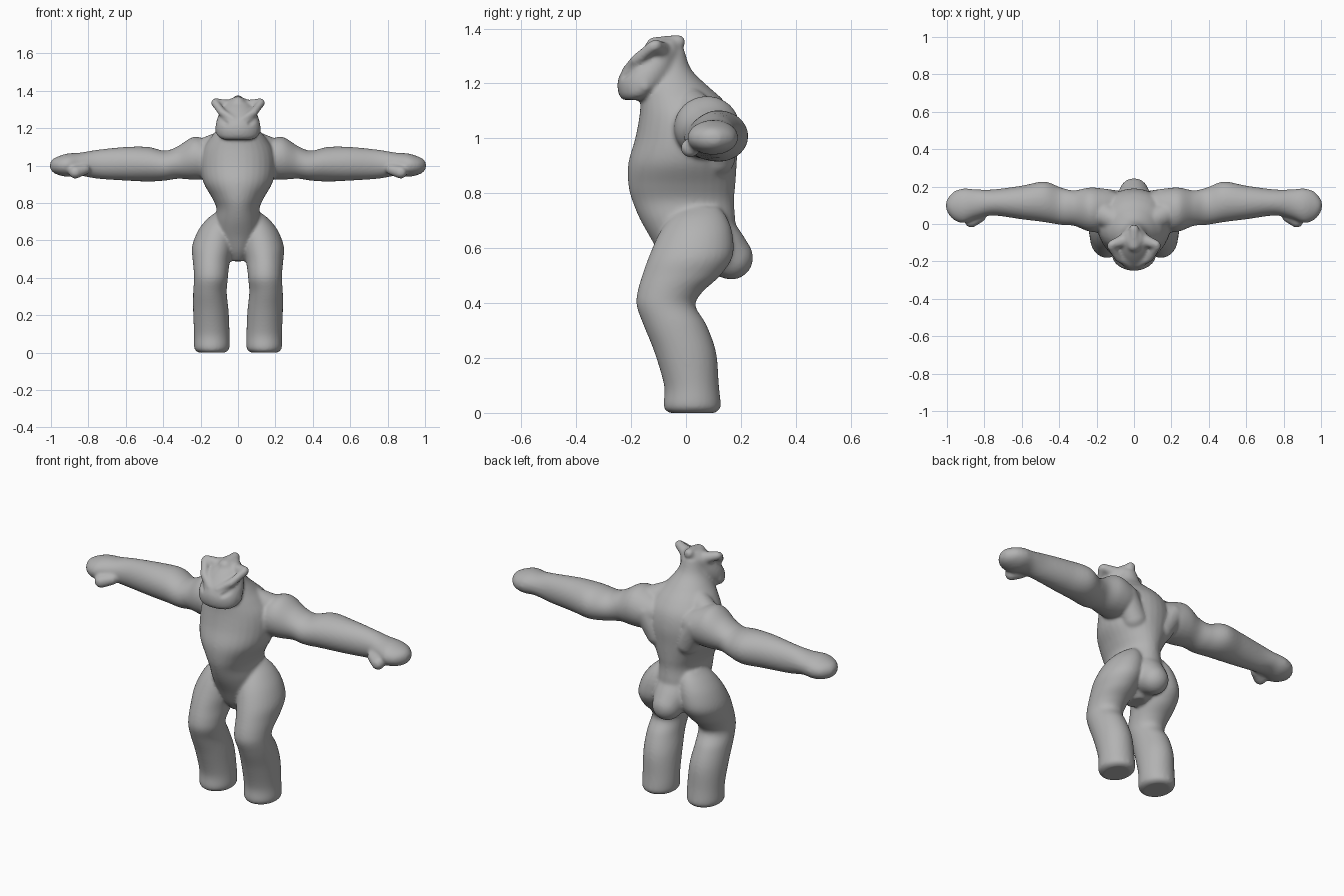
import bpy
import bmesh
import math
from mathutils import Vector, Matrix

default = bpy.data.objects.get("Cube")
if default:
    bpy.data.objects.remove(default, do_unlink=True)

UNIT = 0.01     # shapes below are given in hundredths
SIDES = 32


def spline(p0, p1, p2, p3, t):
    """Smooth value between p1 and p2."""
    return 0.5 * (2 * p1 + (p2 - p0) * t + (2 * p0 - 5 * p1 + 4 * p2 - p3) * t * t
                  + (3 * p1 - p0 - 3 * p2 + p3) * t ** 3)


def refine(sections, steps=6):
    """Insert smoothly interpolated sections."""
    last = len(sections) - 1
    result = []
    for i in range(last):
        quad = [sections[max(0, min(last, i + k))] for k in (-1, 0, 1, 2)]
        for s in range(steps):
            result.append([spline(*values, s / steps) for values in zip(*quad)])
    result.append(list(sections[-1]))
    return result


def loft(bm, sections, axis="z", side=1):
    """Skin oval sections: (position, low a, high a, low b, high b)."""
    rings = []
    for pos, a0, a1, b0, b1 in refine(sections):
        ring = []
        for k in range(SIDES):
            angle = math.tau * k / SIDES
            a = (a0 + a1) / 2 + (a1 - a0) / 2 * math.cos(angle)
            b = (b0 + b1) / 2 + (b1 - b0) / 2 * math.sin(angle)
            x, y, z = (a, b, pos) if axis == "z" else (pos, a, b)
            ring.append(bm.verts.new(Vector((x * side, y, z)) * UNIT))
        rings.append(ring)
    faces = [bm.faces.new(rings[0]), bm.faces.new(rings[-1])]
    for low, high in zip(rings, rings[1:]):
        for k in range(SIDES):
            n = (k + 1) % SIDES
            faces.append(bm.faces.new((low[k], low[n], high[n], high[k])))
    bmesh.ops.recalc_face_normals(bm, faces=faces)


def ridge(bm, points, side=1, steps=6):
    """Tapering chain of balls: points are (x, y, z, radius)."""
    for start, end in zip(points, points[1:]):
        for s in range(steps + 1):
            x, y, z, r = Vector(start).lerp(Vector(end), s / steps) * UNIT
            bmesh.ops.create_icosphere(bm, subdivisions=3, radius=r,
                                       matrix=Matrix.Translation((x * side, y, z)))


def make_object(name, bm):
    mesh = bpy.data.meshes.new(name)
    bm.to_mesh(mesh)
    bm.free()
    obj = bpy.data.objects.new(name, mesh)
    bpy.context.scene.collection.objects.link(obj)
    return obj


body = bmesh.new()
sockets = bmesh.new()

# Torso and neck, from the crotch up
loft(body, [
    (49, -4, 4, -4, 8), (54, -8, 8, -8, 15), (62, -12, 12, -12, 18),
    (70, -12, 12, -16.5, 18), (77, -11.5, 11.5, -19.5, 17.5),
    (83, -14, 14, -21, 18), (91, -18.5, 18.5, -21, 18.5),
    (100, -20, 20, -18.5, 19), (108, -19, 19, -17, 17.5),
    (114, -15.5, 15.5, -16.5, 13.5), (119, -11.5, 11.5, -16, 8),
    (125, -7.5, 7.5, -14, 2), (132, -5, 5, -11, -0.5)])

# Head, from the jaw up
loft(body, [
    (114, -8, 8, -23, -15), (116, -11, 11, -24.5, -9.5), (120, -12, 12, -25, -6),
    (124, -11.5, 11.5, -23.7, -4), (128, -10, 10, -20.5, -3),
    (132, -8, 8, -16.5, -2), (136, -4, 4, -11.5, -3)])

# Crest on the back of the head
ridge(body, [(0, -11, 133, 4), (0, -3, 135, 2.8)])

# Tail stump
ridge(body, [(0, 6, 67, 11), (0, 12, 60, 10), (0, 16.5, 56.5, 8)])

for side in (1, -1):
    # Leg, from the hip down
    loft(body, [
        (75, 5, 12, -1, 12), (71, 2, 17, -6, 15), (65, 1, 21.5, -10, 17),
        (57, 2, 24.5, -13.5, 17), (50, 4, 24.3, -16, 12.5), (44, 5, 23.7, -17.7, 6),
        (39, 5.5, 23.5, -18, 3.5), (32, 6, 24, -15.5, 7.5), (22, 5, 24, -11.5, 11),
        (10, 4.5, 23.5, -8, 12), (3, 4.5, 23.5, -8.2, 12.7),
        (1, 5.5, 22.5, -7.5, 12), (0, 7, 21, -6, 10.5)], side=side)
    # Arm, from the shoulder to the fist
    loft(body, [
        (10, 0, 17, 97, 111), (17, -4, 19, 93, 114), (24, -4, 19.5, 92.5, 115.3),
        (32, -1, 18, 93, 110.5), (39, -0.5, 19.5, 92, 108), (48, 1, 22.7, 91.5, 110),
        (60, 2.5, 20.5, 92, 110), (75, 4.5, 18.5, 93, 108.5),
        (84, 3, 18.5, 94.5, 107), (91, 0.5, 19, 94, 106.5), (96, 2, 17.5, 95, 105),
        (99, 5, 14.5, 96.5, 103.5), (100.5, 8, 12, 98.5, 101.5)], "x", side)
    # Thumb
    ridge(body, [(82, 4, 98, 3), (87, 1.5, 96.5, 3.5)], side)
    # Slope from neck to shoulder, and shoulder blade
    ridge(body, [(8, 1, 113, 6), (20, 7, 107, 7)], side)
    ridge(body, [(9, 11, 93, 7), (16, 13, 104, 6)], side)
    # Brow running out into a swept ear
    ridge(body, [(2.5, -21.5, 124.5, 2), (8.5, -18, 128.5, 2.2),
                 (12.3, -12, 133.5, 2.2)], side)
    ridge(body, [(3, -8, 131, 4), (12, -11, 133.8, 2.3)], side)
    # Cheek
    ridge(body, [(4, -22, 119, 2.5), (10, -15, 119, 2.5)], side)
    # Slanted eye socket
    ridge(sockets, [(6, -23, 122.5, 1.2), (8.5, -21.7, 124, 1.7),
                    (11, -18.5, 126, 1.4)], side)

creature = make_object("creature_body", body)
cutter = make_object("eye_socket_cutter", sockets)
cutter.hide_render = True


def add_remesh(obj):
    remesh = obj.modifiers.new("fuse", "REMESH")
    remesh.mode = "VOXEL"
    remesh.voxel_size = 0.007


# Fuse the parts, carve the sockets and soften the joins
add_remesh(cutter)
add_remesh(creature)
carve = creature.modifiers.new("carve", "BOOLEAN")
carve.operation = "DIFFERENCE"
carve.object = cutter
add_remesh(creature)
soften = creature.modifiers.new("soften", "SMOOTH")
soften.factor = 0.5
soften.iterations = 9

bpy.context.view_layer.update()
graph = bpy.context.evaluated_depsgraph_get()
fused = bpy.data.meshes.new_from_object(creature.evaluated_get(graph))
creature.modifiers.clear()
creature.data = fused
bpy.data.objects.remove(cutter, do_unlink=True)

# Rest the feet on the ground and smooth the shading
lowest = min(v.co.z for v in fused.vertices)
fused.transform(Matrix.Translation((0, 0, -lowest)))
fused.polygons.foreach_set("use_smooth", [True] * len(fused.polygons))

# Plain clay colour
clay = bpy.data.materials.new("clay_grey")
clay.use_nodes = True
colour = (0.45, 0.45, 0.45, 1)
clay.diffuse_color = colour
clay.node_tree.nodes["Principled BSDF"].inputs["Base Color"].default_value = colour
fused.materials.clear()
fused.materials.append(clay)
